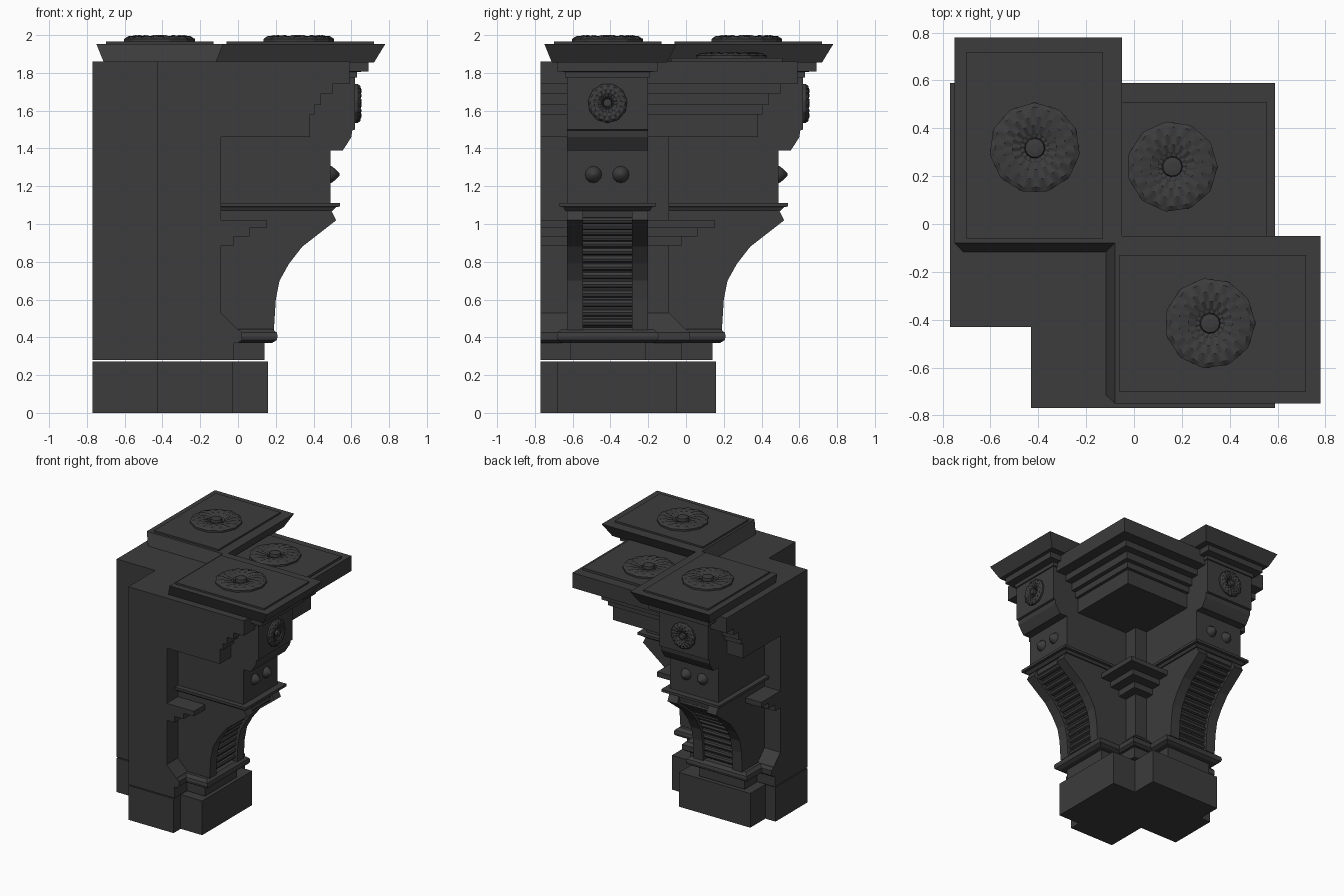
import bpy, bmesh, math
from mathutils import Matrix, Vector

if "Cube" in bpy.data.objects:
    bpy.data.objects.remove(bpy.data.objects["Cube"])

stone = bpy.data.materials.new("dark stone")
stone.use_nodes = True
colour = (0.045, 0.045, 0.045, 1)
stone.diffuse_color = colour
stone.node_tree.nodes["Principled BSDF"].inputs["Base Color"].default_value = colour

# The two wings mirror each other across the diagonal plane x = y
SWAP = Matrix(((0, 1, 0, 0), (1, 0, 0, 0), (0, 0, 1, 0), (0, 0, 0, 1)))
MID = -0.415


def finish(name, bm, both=False, smooth=False):
    """Turn a bmesh into an object, optionally with its mirrored twin."""
    bmesh.ops.recalc_face_normals(bm, faces=bm.faces)
    for f in bm.faces:
        f.smooth = smooth
    for twin in range(2 if both else 1):
        if twin:
            bm.transform(SWAP)
            bmesh.ops.reverse_faces(bm, faces=bm.faces)
        label = ("back_" if twin else "right_") + name if both else name
        mesh = bpy.data.meshes.new(label)
        bm.to_mesh(mesh)
        mesh.materials.append(stone)
        bpy.context.collection.objects.link(bpy.data.objects.new(label, mesh))
    bm.free()


def add_loft(bm, rings):
    """Skin a stack of equal rings and cap both ends."""
    loops = [[bm.verts.new(p) for p in ring] for ring in rings]
    n = len(loops[0])
    for a, b in zip(loops, loops[1:]):
        for i in range(n):
            j = (i + 1) % n
            bm.faces.new((a[i], a[j], b[j], b[i]))
    bm.faces.new(loops[0][::-1])
    bm.faces.new(loops[-1])


def loft(name, rings, both=False, smooth=False):
    bm = bmesh.new()
    add_loft(bm, rings)
    finish(name, bm, both, smooth)


def rect(x0, x1, y0, y1, z):
    return [(x0, y0, z), (x1, y0, z), (x1, y1, z), (x0, y1, z)]


def notched(s, z):
    """Square footprint reaching s, with the wall corner cut away."""
    o, c = -0.77, -0.43
    return [(c, o, z), (s, o, z), (s, s, z), (o, s, z), (o, c, z), (c, c, z)]


def core(name, *rows):
    loft(name, [notched(s, z) for s, z in rows])


def arm(name, *rows):
    """Arm section from rows of reach, half width and height."""
    loft(name, [rect(-0.4, x, MID - w, MID + w, z) for x, w, z in rows], True)


def extrude_y(name, profile, y0, y1):
    loft(name, [[(x, y, z) for x, z in profile] for y in (y0, y1)], True)


def rosette(name, place, radius, height, both=False):
    """Faceted disc with swirling petals and a centre button."""
    bm = bmesh.new()
    petals, sides, n = 16, 11, 96
    rows = [(1, 0, 0), (1, .45, 0), (.9, .72, .12), (.7, .85, .16), (.5, .75, .16),
            (.32, .45, .12), (.23, .3, 0), (.21, .9, 0), (.1, 1, 0)]
    rings = []
    for r, h, ripple in rows:
        ring = []
        for i in range(n):
            t = math.tau * i / n
            step = math.tau / sides
            facet = math.cos(step / 2) / math.cos(t % step - step / 2)
            wave = ripple * math.cos(petals * (t + 0.9 * r))
            ring.append((radius * r * facet * math.cos(t), radius * r * facet * math.sin(t),
                         height * (h + wave)))
        rings.append(ring)
    add_loft(bm, rings)
    bm.transform(place)
    finish(name, bm, both)


# Plinth: stepped cross-shaped foot, a hair below the shaft
def plinth():
    a, b, c, d, e, f = -0.77, -0.43, -0.03, -0.68, 0.16, -0.05
    half = [(b, a), (c, a), (c, d), (e, d), (e, f)]
    path = half + [(f, f)] + [(y, x) for x, y in reversed(half)] + [(b, b)]
    loft("plinth", [[(x, y, z) for x, y in path] for z in (0, 0.273)])


plinth()

# Central pier with its stepped impost and cornice
core("pier_foot", (-.02, .281), (-.02, .375))
core("pier_roll", (0, .37), (.02, .385), (.02, .425), (0, .445))
core("pier_chamfer", (0, .44), (-.09, .53))
core("pier_shaft", (-.09, .52), (-.09, 1.47))
for s, z0, z1 in ((-.02, .885, .94), (.06, .935, .98), (.15, .98, 1.02)):
    core("impost_step", (s, z0), (s, z1))
for s, z0, z1 in ((.38, 1.46, 1.585), (.405, 1.58, 1.635), (.44, 1.63, 1.695),
                  (.5, 1.69, 1.74), (.59, 1.74, 1.86)):
    core("cornice_step", (s, z0), (s, z1))

# Arm sections from foot to capital
arm("arm_neck", (.14, .2, .281), (.14, .2, .38))
arm("arm_base_roll", (.18, .24, .37), (.205, .265, .385), (.21, .27, .405),
    (.205, .265, .425), (.18, .24, .445))
arm("arm_shelf", (.5, .225, 1.07), (.52, .235, 1.09), (.54, .255, 1.092), (.54, .255, 1.112))
arm("arm_block", (.49, .215, 1.1), (.49, .215, 1.4))
arm("arm_swell", (.555, .215, 1.39), (.575, .215, 1.42), (.6, .215, 1.46),
    (.605, .215, 1.495), (.62, .215, 1.5))
arm("arm_head", (.62, .215, 1.5), (.62, .215, 1.81))
arm("arm_head_moulding", (.63, .225, 1.775), (.63, .225, 1.805), (.69, .265, 1.808),
    (.69, .265, 1.86))

# Curved bracket: two cheeks with a recessed ribbed panel between
curve = [(.19, .44), (.2, .6), (.22, .7), (.27, .79), (.34, .88), (.43, .95), (.52, 1.02)]
back = [(.49, 1.08), (-.3, 1.08), (-.3, .44)]
for y0, y1 in ((-.63, -.545), (-.285, -.2)):
    extrude_y("bracket_cheek", curve + back, y0, y1)
inset = [(x - .035, z + .015) for x, z in curve]
extrude_y("bracket_panel", inset + back, -.55, -.28)


def along(path, t):
    """Point at fraction t of a polyline's length."""
    pts = [Vector(p) for p in path]
    left = t * sum((b - a).length for a, b in zip(pts, pts[1:]))
    for a, b in zip(pts, pts[1:]):
        if left <= (b - a).length:
            return a.lerp(b, left / (b - a).length)
        left -= (b - a).length
    return pts[-1]


bm = bmesh.new()
ribs = 14
for i in range(ribs):
    p = along(inset, (i + .5) / ribs)
    add_loft(bm, [[(p.x + .02 * math.cos(k * math.tau / 8), y, p.y + .02 * math.sin(k * math.tau / 8))
                   for k in range(8)] for y in (-.548, -.282)])
finish("bracket_ribs", bm, True)

# Pointed studs and rosette on each arm end
for y in (-.49, -.345):
    loft("arm_stud", [[(x, y + r * math.cos(k * math.tau / 12), 1.262 + r * math.sin(k * math.tau / 12))
                       for k in range(12)]
                      for x, r in ((.48, .045), (.495, .044), (.515, .03), (.537, .006))], True, True)
rosette("arm_rosette", Matrix.Translation((.617, MID, 1.64)) @ Matrix.Rotation(math.pi / 2, 4, 'Y'),
        .105, .038, True)

# Flared cap slabs over the arms, with raised panels and rosettes
loft("cap_slab", [rect(-.12, .72, -.71, -.1, 1.855), rect(-.08, .78, -.75, -.05, 1.953)], True)
loft("cap_panel", [rect(-.06, .72, -.7, -.13, z) for z in (1.95, 1.966)], True)
rosette("cap_rosette", Matrix.Translation((.318, -.415, 1.964)), .19, .036, True)

# Lower corner panel and its rosette
loft("corner_panel", [rect(-.08, .555, -.08, .51, z) for z in (1.855, 1.878)])
rosette("corner_rosette", Matrix.Translation((.16, .24, 1.876)), .19, .034)
